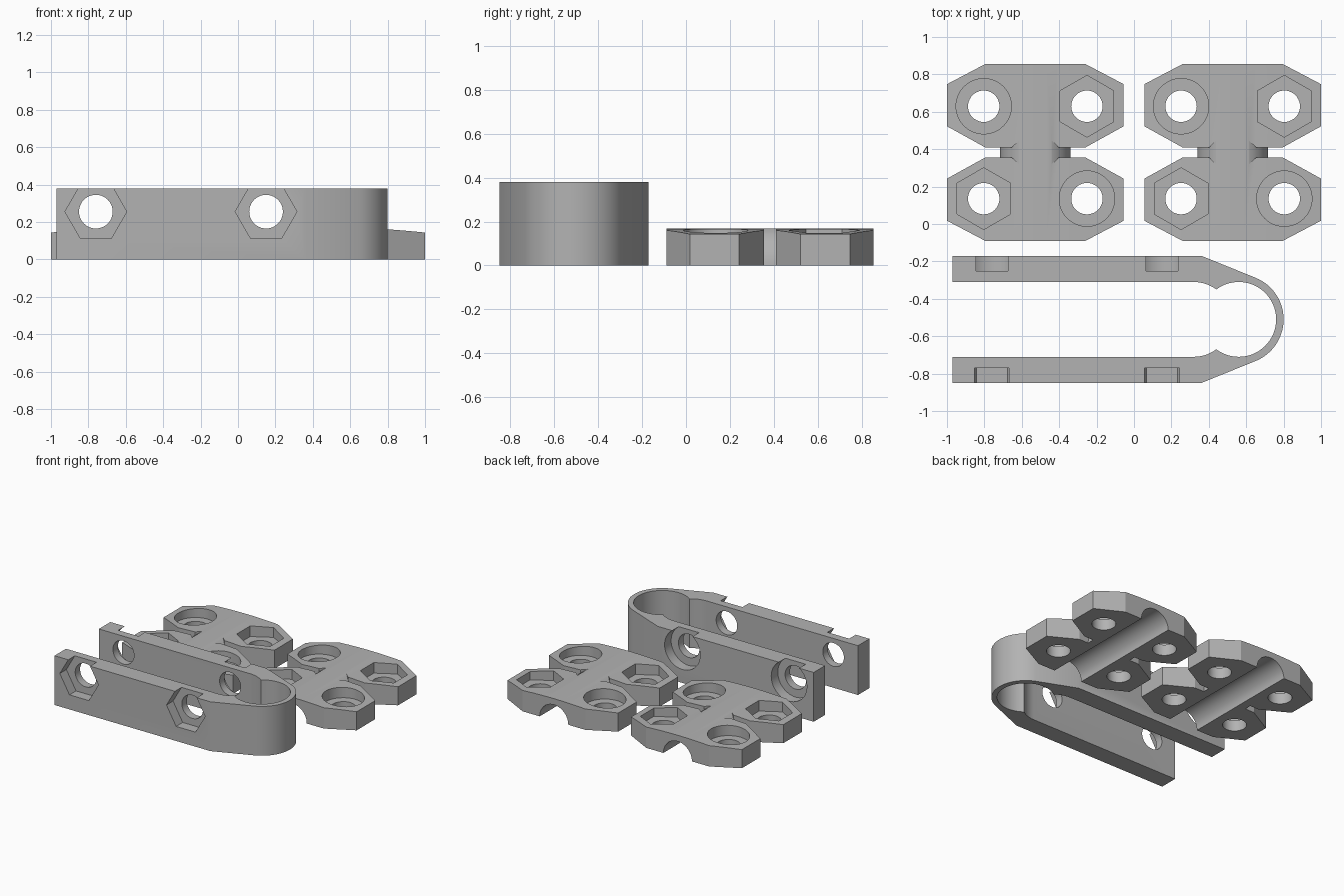
import bpy, bmesh
from math import sin, cos, pi, radians
from mathutils import Vector

if "Cube" in bpy.data.objects:
    bpy.data.objects.remove(bpy.data.objects["Cube"])

grey = bpy.data.materials.new("plain grey")
grey.use_nodes = True
grey.diffuse_color = (0.45, 0.45, 0.45, 1)
grey.node_tree.nodes["Principled BSDF"].inputs["Base Color"].default_value = (0.45, 0.45, 0.45, 1)


def arc(cx, cy, r, start, end, n):
    angles = [radians(start + (end - start) * i / n) for i in range(n + 1)]
    return [(cx + r * cos(a), cy + r * sin(a)) for a in angles]


def ring(cx, cy, r, n, turn=0):
    return arc(cx, cy, r, turn, turn + 360, n)[:-1]


def prism(name, outline, lo, hi, axis="z"):
    """Extrude an outline along z (outline in x, y) or along y (outline in x, z)."""
    bm = bmesh.new()
    place = (lambda p: (p[0], p[1], lo)) if axis == "z" else (lambda p: (p[0], lo, p[1]))
    face = bm.faces.new([bm.verts.new(place(p)) for p in outline])
    grown = bmesh.ops.extrude_face_region(bm, geom=[face])["geom"]
    step = Vector((0, 0, hi - lo) if axis == "z" else (0, hi - lo, 0))
    bmesh.ops.translate(bm, vec=step, verts=[v for v in grown if isinstance(v, bmesh.types.BMVert)])
    bmesh.ops.recalc_face_normals(bm, faces=bm.faces)
    mesh = bpy.data.meshes.new(name)
    bm.to_mesh(mesh)
    bm.free()
    mesh.materials.append(grey)
    obj = bpy.data.objects.new(name, mesh)
    bpy.context.collection.objects.link(obj)
    return obj


def combine(obj, tool, operation="DIFFERENCE"):
    mod = obj.modifiers.new("combine", "BOOLEAN")
    mod.operation = operation
    mod.solver = "EXACT"
    mod.object = tool
    bpy.context.view_layer.update()
    bpy.ops.object.select_all(action="DESELECT")
    bpy.context.view_layer.objects.active = obj
    obj.select_set(True)
    bpy.ops.object.modifier_apply(modifier=mod.name)
    bpy.data.objects.remove(tool)


def smooth(obj):
    bpy.ops.object.select_all(action="DESELECT")
    bpy.context.view_layer.objects.active = obj
    obj.select_set(True)
    bpy.ops.object.shade_smooth_by_angle(angle=radians(25))


# Spring clamp: two thick arms joined by a thin round bow
MID_Y = -0.51
half = [(-0.97, 0.2)] + arc(0.32, 0, 0.2, 90, 53.13, 8) + arc(0.56, 0, 0.2, 126.87, 0, 28)[1:]
outer = [(-0.97, 0.34), (0.36, 0.34)] + arc(0.56, 0, 0.24, 68, 0, 16)
outline = outer + [(x, -y) for x, y in outer[-2::-1]]
outline += [(x, -y) for x, y in half] + half[-2::-1]
clamp = prism("clamp", [(x, y + MID_Y) for x, y in outline], 0, 0.38)

# Bolt holes with hexagonal nut pockets in front and round head pockets behind
for x in (-0.76, 0.15):
    combine(clamp, prism("hole", ring(x, 0.255, 0.09, 40), -1, 0, "y"))
    combine(clamp, prism("nut_pocket", ring(x, 0.255, 0.165, 6), -1, -0.77, "y"))
    combine(clamp, prism("head_pocket", ring(x, 0.255, 0.152, 48), -0.25, 0, "y"))
smooth(clamp)


# Crowned clamping plate: two octagonal pads joined by an arched neck
def build_plate(name):
    corner = [(0.19, 0.027), (0.268, 0.027), (0.4725, 0.14), (0.4725, 0.365), (0.268, 0.4725)]
    side = corner[::-1] + [(x, -y) for x, y in corner]
    plate = prism(name, side + [(-x, -y) for x, y in side], -0.1, 0.3)

    # Curved top, flat base
    xs = [0.48 * (i / 8 - 1) for i in range(17)]
    crown = [(x, 0.169 - 0.116 * x * x) for x in xs] + [(0.48, 0), (-0.48, 0)]
    combine(plate, prism("crown", crown, -0.6, 0.6, "y"), "INTERSECT")

    # Flared slots on both sides of the round neck
    for s in (-1, 1):
        plan = [(0.06, 0.068), (0.082, 0.068), (0.125, 0.027), (0.24, 0.027)]
        plan += [(x, -y) for x, y in plan[::-1]]
        slot = prism("slot", [(s * x, y) for x, y in plan], -0.1, 0.3)
        combine(slot, prism("neck", ring(0, 0, 0.189, 64), -0.2, 0.2, "y"))
        combine(plate, slot)

    # Round channel underneath
    combine(plate, prism("channel", ring(0, 0, 0.122, 48), -0.6, 0.6, "y"))

    # Four bolt holes, with nut and head pockets on opposite diagonals
    for sx in (-1, 1):
        for sy in (-1, 1):
            x, y = sx * 0.276, sy * 0.247
            combine(plate, prism("hole", ring(x, y, 0.084, 40), -0.1, 0.3))
            pocket = ring(x, y, 0.165, 6, 30) if sx == sy else ring(x, y, 0.148, 48)
            combine(plate, prism("pocket", pocket, 0.085, 0.3))
    smooth(plate)
    return plate


left_plate = build_plate("left_plate")
left_plate.location = (0.5275, 0.3825, 0)
right_plate = left_plate.copy()
right_plate.data = left_plate.data.copy()
right_plate.name = "right_plate"
right_plate.location.x = -0.5275
bpy.context.collection.objects.link(right_plate)
